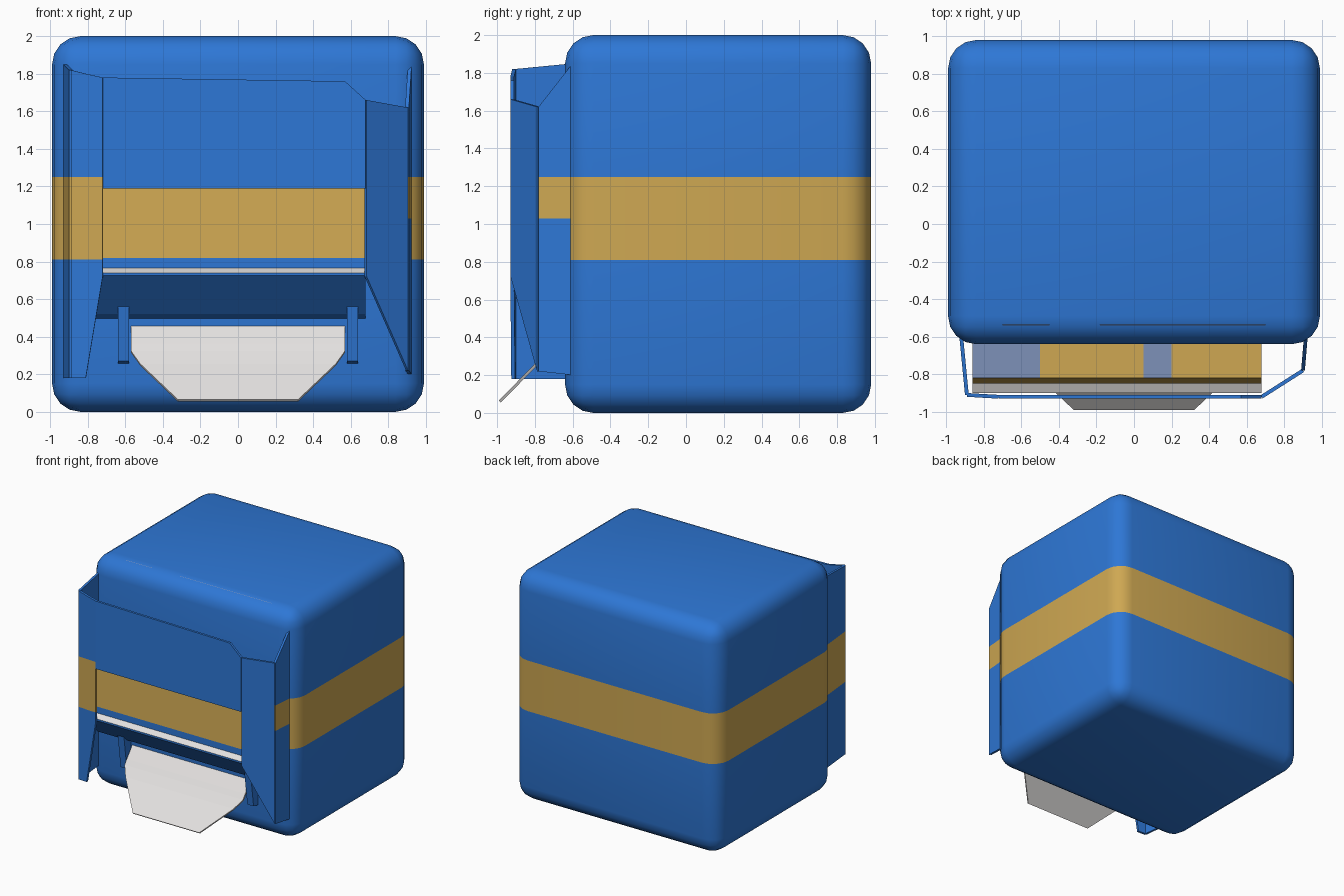
import bpy, bmesh, math
from mathutils import Vector

if "Cube" in bpy.data.objects:
    bpy.data.objects.remove(bpy.data.objects["Cube"])


def material(name, rgb):
    m = bpy.data.materials.new(name)
    m.diffuse_color = (*rgb, 1)
    m.use_nodes = True
    m.node_tree.nodes["Principled BSDF"].inputs["Base Color"].default_value = m.diffuse_color
    return m


MATS = [material("blue", (0.027, 0.185, 0.67)),
        material("mustard", (0.62, 0.39, 0.085)),
        material("white", (0.78, 0.76, 0.75)),
        material("grey_blue", (0.205, 0.283, 0.485))]
BLUE, MUSTARD, WHITE, GREY = range(4)


def finish(name, bm, rule, cuts=(), axis=(0, 0, 1), smooth=None):
    """Cut the mesh along planes, colour faces by rule and make the object."""
    n = Vector(axis)
    for c in cuts:
        bmesh.ops.bisect_plane(bm, geom=bm.verts[:] + bm.edges[:] + bm.faces[:],
                               plane_co=n * c, plane_no=n)
    for f in bm.faces:
        f.material_index = rule(f.calc_center_median(), f)
    me = bpy.data.meshes.new(name)
    bm.to_mesh(me)
    bm.free()
    for m in MATS:
        me.materials.append(m)
    ob = bpy.data.objects.new(name, me)
    bpy.context.collection.objects.link(ob)
    if smooth:
        bpy.ops.object.select_all(action='DESELECT')
        ob.select_set(True)
        bpy.context.view_layer.objects.active = ob
        bpy.ops.object.shade_smooth_by_angle(angle=math.radians(smooth))
    return ob


def box(lo, hi):
    bm = bmesh.new()
    bmesh.ops.create_cube(bm, size=1)
    for v in bm.verts:
        v.co = [lo[i] + (v.co[i] + 0.5) * (hi[i] - lo[i]) for i in range(3)]
    return bm


def prism(profile, x0, x1):
    """Closed (y, z) profile swept along x."""
    bm = bmesh.new()
    a = [bm.verts.new((x0, y, z)) for y, z in profile]
    b = [bm.verts.new((x1, y, z)) for y, z in profile]
    n = len(profile)
    for i in range(n):
        j = (i + 1) % n
        bm.faces.new((a[i], a[j], b[j], b[i]))
    bm.faces.new(a[::-1])
    bm.faces.new(b)
    bmesh.ops.recalc_face_normals(bm, faces=bm.faces[:])
    return bm


def solidify(ob, thickness):
    m = ob.modifiers.new("thickness", 'SOLIDIFY')
    m.thickness = thickness
    m.offset = 0


# Rounded body with a stripe all round
bm = box((-0.99, -0.64, 0.0), (0.99, 0.98, 2.0))
bmesh.ops.bevel(bm, geom=bm.edges[:], offset=0.15, segments=4, profile=0.5, affect='EDGES')
finish("body", bm, lambda c, f: MUSTARD if 0.81 < c.z < 1.25 else BLUE,
       cuts=(0.81, 1.25), smooth=35)

# Faded marks along the front top edge
for i, (x0, x1) in enumerate(((-0.7, -0.45), (-0.18, 0.7))):
    bm = box((x0, -0.015, -0.004), (x1, 0.015, 0.004))
    for v in bm.verts:
        y, z = v.co.y, v.co.z
        v.co.y, v.co.z = -0.548 + y * 0.88 - z * 0.47, 1.981 + y * 0.47 + z * 0.88
    finish(f"top_mark_{i + 1}", bm, lambda c, f: GREY)

# Front hood: thin open shell following a plan path, each run with (x, y, bottom, top) ends
RUNS = [((-0.92, -0.60, 0.18, 1.85), (-0.89, -0.91, 0.18, 1.82)),
        ((-0.89, -0.91, 0.18, 1.82), (-0.81, -0.915, 0.18, 1.80)),
        ((-0.81, -0.915, 0.18, 1.80), (-0.72, -0.92, 0.72, 1.78)),
        ((-0.72, -0.92, 1.19, 1.78), (0.57, -0.92, 1.19, 1.76)),
        ((0.57, -0.92, 1.19, 1.76), (0.68, -0.92, 1.19, 1.66)),
        ((0.68, -0.92, 0.72, 1.66), (0.90, -0.78, 0.22, 1.62)),
        ((0.90, -0.78, 0.22, 1.62), (0.915, -0.60, 0.20, 1.85))]
bm = bmesh.new()
for (x0, y0, b0, t0), (x1, y1, b1, t1) in RUNS:
    bm.faces.new([bm.verts.new(p) for p in
                  ((x0, y0, b0), (x1, y1, b1), (x1, y1, t1), (x0, y0, t0))])


def hood_rule(c, f):
    left = c.x < -0.72 and 0.81 < c.z < 1.25
    right = c.x > 0.895 and 1.03 < c.z < 1.25
    return MUSTARD if left or right else BLUE


hood = finish("front_hood", bm, hood_rule, cuts=(0.81, 1.03, 1.25))
solidify(hood, 0.02)

# Inner block behind the opening: shelf, striped face, pale ledge and sloping underside
bm = prism([(-0.60, 1.20), (-0.82, 1.20), (-0.85, 0.82), (-0.85, 0.765),
            (-0.90, 0.74), (-0.90, 0.725), (-0.70, 0.52), (-0.60, 0.48)], -0.86, 0.68)


def inner_rule(c, f):
    if c.z > 1.19:
        return GREY if c.x < -0.5 or 0.05 < c.x < 0.2 else MUSTARD
    if abs(f.normal.x) > 0.5:
        return BLUE
    if 0.82 < c.z and c.y < -0.7:
        return MUSTARD
    return WHITE if 0.745 < c.z < 0.765 else BLUE


finish("inner_block", bm, inner_rule, cuts=(-0.5, 0.05, 0.2), axis=(1, 0, 0))

# Cheeks either side of the lower slot
for side, label in ((-1, "left"), (1, "right")):
    x0, x1 = sorted((side * 0.58, side * 0.64))
    finish(f"{label}_cheek", prism([(-0.60, 0.25), (-0.60, 0.55), (-0.74, 0.56), (-0.70, 0.27)],
                                   x0, x1), lambda c, f: BLUE)

# White tray and hanging tongue, rows of (half width, y, z)
ROWS = [(0.57, -0.62, 0.47), (0.57, -0.71, 0.36), (0.57, -0.74, 0.32),
        (0.52, -0.80, 0.25), (0.32, -0.985, 0.06)]
bm = bmesh.new()
verts = [(bm.verts.new((-w, y, z)), bm.verts.new((w, y, z))) for w, y, z in ROWS]
for (a, b), (c, d) in zip(verts, verts[1:]):
    bm.faces.new((a, c, d, b))
tongue = finish("white_tongue", bm, lambda c, f: WHITE)
solidify(tongue, 0.015)
